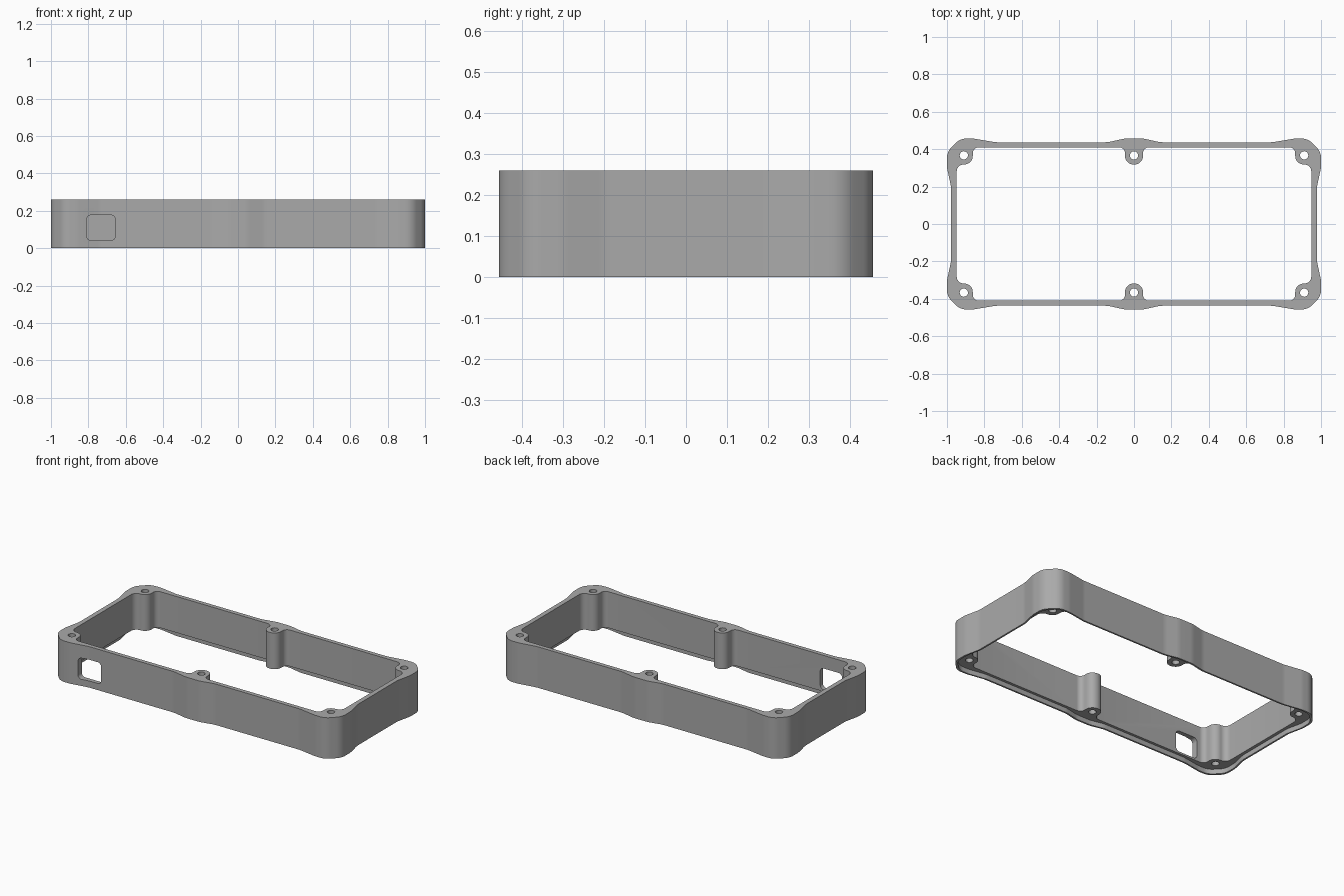
import bpy, bmesh, math
from mathutils import Vector

if "Cube" in bpy.data.objects:
    bpy.data.objects.remove(bpy.data.objects["Cube"])

HEIGHT = 0.26
LEDGE = 0.03      # depth of the lid recess underneath
RIM = 0.011       # rim left around the recess

grey = bpy.data.materials.new("plain grey")
grey.use_nodes = True
grey.diffuse_color = (0.4, 0.4, 0.4, 1)
grey.node_tree.nodes["Principled BSDF"].inputs["Base Color"].default_value = (0.4, 0.4, 0.4, 1)


def rounded(corners, steps=8):
    """Round every (x, y, radius) corner of a closed outline."""
    out = []
    for i, (x, y, r) in enumerate(corners):
        p = Vector((x, y))
        a = (Vector(corners[i - 1][:2]) - p).normalized()
        b = (Vector(corners[(i + 1) % len(corners)][:2]) - p).normalized()
        half = a.angle(b) / 2
        centre = p + (a + b).normalized() * r / math.sin(half)
        start = p + a * r / math.tan(half) - centre
        end = p + b * r / math.tan(half) - centre
        sweep = start.angle_signed(end)
        for k in range(steps + 1):
            t = -sweep * k / steps
            c, s = math.cos(t), math.sin(t)
            out.append(centre + Vector((start.x * c - start.y * s, start.x * s + start.y * c)))
    return out


def four_way(quarter):
    """Mirror a quarter outline into all four quadrants."""
    half = quarter + [(-x, y, r) for x, y, r in reversed(quarter)]
    return half + [(-x, -y, r) for x, y, r in half]


def prism(name, outline, low, high, upright=False):
    bm = bmesh.new()
    face = bm.faces.new([bm.verts.new((p[0], p[1], low)) for p in outline])
    top = bmesh.ops.extrude_face_region(bm, geom=[face])["geom"]
    for v in top:
        if isinstance(v, bmesh.types.BMVert):
            v.co.z = high
    if upright:
        for v in bm.verts:
            v.co = (v.co.x, v.co.z, v.co.y)
    bmesh.ops.recalc_face_normals(bm, faces=bm.faces)
    mesh = bpy.data.meshes.new(name)
    bm.to_mesh(mesh)
    bm.free()
    obj = bpy.data.objects.new(name, mesh)
    obj.data.materials.append(grey)
    bpy.context.collection.objects.link(obj)
    return obj


# Outer wall, swelling at the corners and at the middle screws
outer = rounded(four_way([
    (0.978, 0.20, 0.15), (1.0, 0.30, 0.15), (1.0, 0.385, 0.08), (0.93, 0.457, 0.08),
    (0.86, 0.457, 0.15), (0.74, 0.437, 0.15), (0.14, 0.437, 0.15), (0.05, 0.457, 0.15)]))
frame = prism("frame", outer, 0, HEIGHT)

# Opening that leaves the screw bosses standing
inner = rounded(four_way([
    (0.948, 0.318, 0.037), (0.862, 0.318, 0.046), (0.862, 0.41, 0.032),
    (0.048, 0.41, 0.032), (0.048, 0.318, 0.046)]))
cutters = [prism("opening_cutter", inner, -0.1, 0.4)]

# Shallow lid recess under the frame
recess = [(p.x * (1 - RIM), p.y * (1 - RIM / 0.457)) for p in outer]
cutters.append(prism("recess_cutter", recess, -0.1, LEDGE))

# Screw holes
for x in (-0.91, 0, 0.91):
    for y in (-0.367, 0.367):
        ring = [(x + 0.022 * math.cos(math.tau * k / 24), y + 0.022 * math.sin(math.tau * k / 24))
                for k in range(24)]
        cutters.append(prism("screw_hole_cutter", ring, -0.1, 0.4))

# Cable window in the front wall
window = rounded([(-0.81, 0.042, 0.025), (-0.655, 0.042, 0.025),
                  (-0.655, 0.177, 0.025), (-0.81, 0.177, 0.025)])
cutters.append(prism("window_cutter", window, -0.6, -0.3, upright=True))

for cutter in cutters:
    cutter.hide_render = True
    mod = frame.modifiers.new(cutter.name, "BOOLEAN")
    mod.operation = "DIFFERENCE"
    mod.solver = "EXACT"
    mod.object = cutter

# Bake the cuts and drop the cutters
bpy.context.view_layer.update()
done = bpy.data.meshes.new_from_object(frame.evaluated_get(bpy.context.evaluated_depsgraph_get()))
frame.modifiers.clear()
frame.data = done
for cutter in cutters:
    bpy.data.objects.remove(cutter)

bpy.ops.object.select_all(action="DESELECT")
frame.select_set(True)
bpy.context.view_layer.objects.active = frame
bpy.ops.object.shade_smooth_by_angle(angle=math.radians(30))
